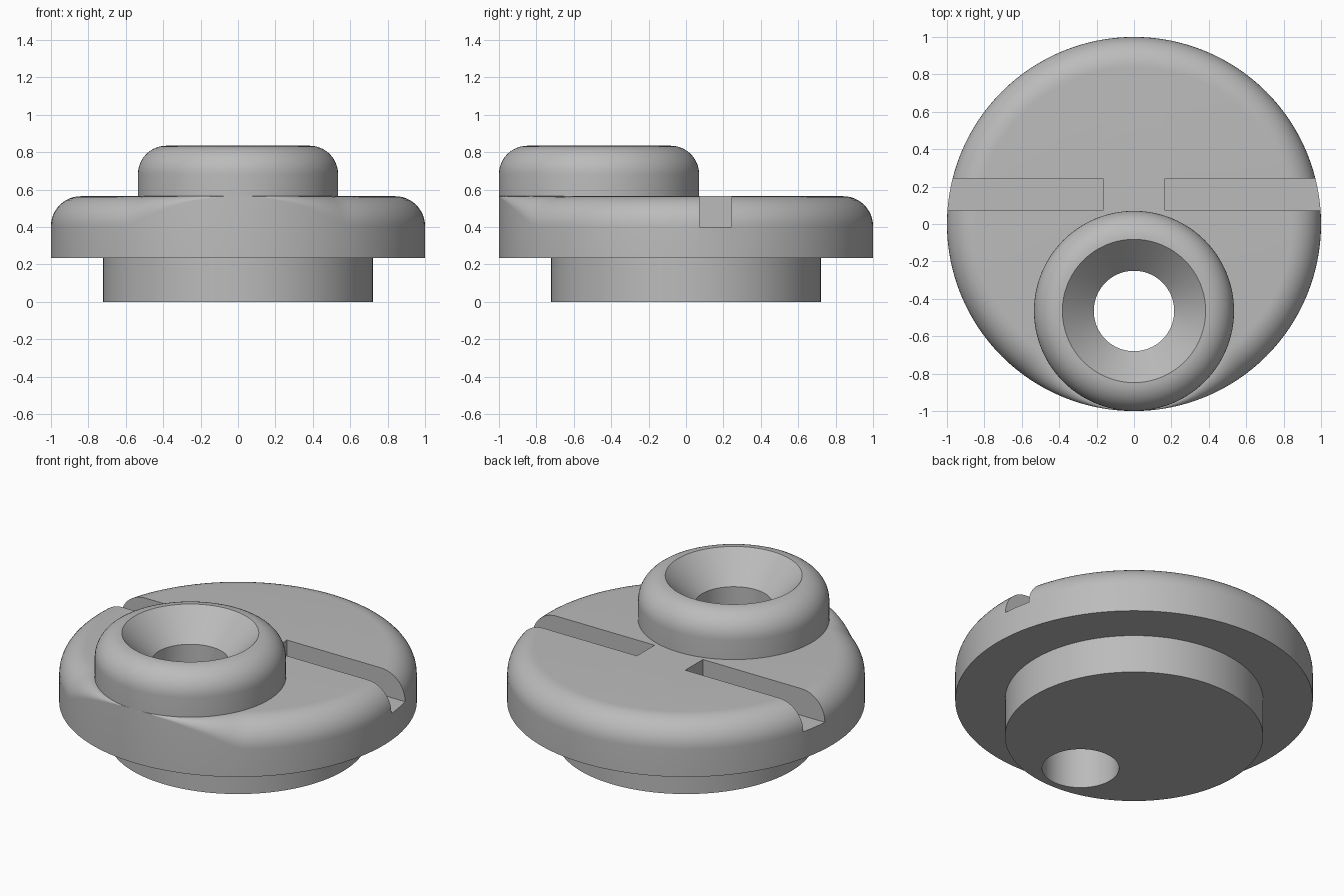
import bpy, bmesh
from math import pi, sin, cos, sqrt, radians

SEG = 128
BOSS_Y, BOSS_R = -0.465, 0.535
HOLE_R = 0.215
DISC_TOP, BOSS_TOP = 0.565, 0.835

cube = bpy.data.objects.get("Cube")
if cube:
    bpy.data.objects.remove(cube, do_unlink=True)

grey = bpy.data.materials.new("plain grey")
grey.use_nodes = True
colour = (0.5, 0.5, 0.5, 1)
grey.diffuse_color = colour
grey.node_tree.nodes["Principled BSDF"].inputs["Base Color"].default_value = colour


def fillet(radius, top, size, steps=12):
    """Quarter-round from the vertical wall up to the flat top."""
    return [(radius - size * (1 - cos(i / steps * pi / 2)),
             top - size * (1 - sin(i / steps * pi / 2))) for i in range(steps + 1)]


def lathe(name, profile_at, y=0, closed=False):
    """Spin a profile, which may vary with the angle, about a vertical axis."""
    bm = bmesh.new()
    columns = []
    for s in range(SEG):
        a = 2 * pi * s / SEG
        columns.append([bm.verts.new((r * cos(a), y + r * sin(a), z))
                        for r, z in profile_at(a)])
    count = len(columns[0])
    for s in range(SEG):
        one, two = columns[s], columns[(s + 1) % SEG]
        for i in range(count if closed else count - 1):
            j = (i + 1) % count
            bm.faces.new((one[i], two[i], two[j], one[j]))
    if not closed:
        bm.faces.new([c[0] for c in columns])
        bm.faces.new([c[-1] for c in columns])
    bmesh.ops.recalc_face_normals(bm, faces=bm.faces)
    mesh = bpy.data.meshes.new(name)
    bm.to_mesh(mesh)
    bm.free()
    obj = bpy.data.objects.new(name, mesh)
    bpy.context.collection.objects.link(obj)
    mesh.materials.append(grey)
    return obj


def activate(obj):
    bpy.ops.object.select_all(action='DESELECT')
    obj.select_set(True)
    bpy.context.view_layer.objects.active = obj


def cut(obj, cutter):
    cutter.hide_render = True
    cutter.data.materials.clear()
    cutter.data.materials.append(grey)
    activate(obj)
    mod = obj.modifiers.new("cut", 'BOOLEAN')
    mod.operation = 'DIFFERENCE'
    mod.solver = 'EXACT'
    mod.object = cutter
    bpy.ops.object.modifier_apply(modifier=mod.name)
    bpy.data.objects.remove(cutter, do_unlink=True)


def body_profile(a):
    # The rim rounding narrows where the boss comes close to the edge
    across, along = cos(a), -sin(a)
    boss_edge = -BOSS_Y * along + sqrt(BOSS_R ** 2 - (BOSS_Y * across) ** 2)
    size = max(0.002, min(0.16, 1 - boss_edge))
    return [(0.722, 0), (0.722, 0.235), (1, 0.235)] + fillet(1, DISC_TOP, size)


def boss_profile(a):
    # Outer wall, rounded shoulder, countersink and bore
    return ([(BOSS_R, DISC_TOP - 0.003)] + fillet(BOSS_R, BOSS_TOP, 0.152)
            + [(HOLE_R, BOSS_TOP - 0.17), (HOLE_R, DISC_TOP - 0.003)])


# Stepped round body and the off-centre boss
body = lathe("round_body", body_profile)
boss = lathe("countersunk_boss", boss_profile, BOSS_Y, closed=True)

# Bore through the body
cut(body, lathe("bore_cutter", lambda a: [(HOLE_R, -0.2), (HOLE_R, 1)], BOSS_Y))

# Two slots running out to the rim
for side in (-1, 1):
    bpy.ops.mesh.primitive_cube_add(size=1, location=(side * 0.665, 0.157, 0.6))
    slot = bpy.context.object
    slot.name = "slot_cutter"
    slot.scale = (1, 0.172, 0.4)
    bpy.context.view_layer.update()
    cut(body, slot)

for obj in (body, boss):
    activate(obj)
    bpy.ops.object.shade_smooth_by_angle(angle=radians(30))
